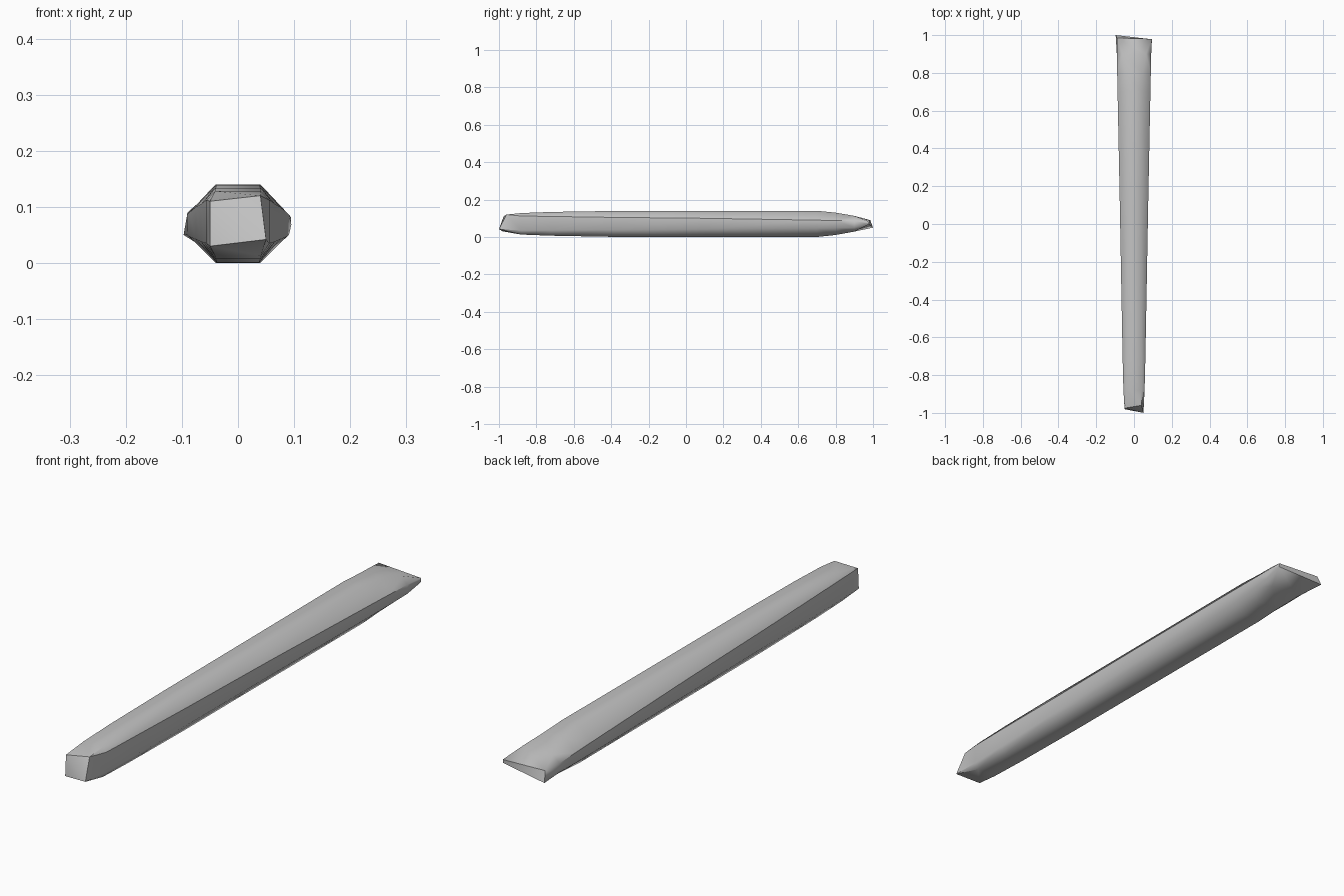
import bpy
import bmesh

cube = bpy.data.objects.get("Cube")
if cube:
    bpy.data.objects.remove(cube, do_unlink=True)

# Single stone-grey material
grey = bpy.data.materials.new("stone grey")
grey.use_nodes = True
COLOUR = (0.55, 0.55, 0.55, 1)
grey.diffuse_color = COLOUR
grey.node_tree.nodes["Principled BSDF"].inputs["Base Color"].default_value = COLOUR


def octagon(y, flat, width, bottom, low, high, top):
    """Eight-sided section, mirrored left to right."""
    half = [(flat, top), (width, high), (width, low), (flat, bottom)]
    right = [(x, y, z) for x, z in half]
    left = [(-x, y, z) for x, z in reversed(half)]
    return right + left


def four_corners(top_right, low_right, low_left, top_left):
    """Chisel end: each corner takes two points of the octagon."""
    return [p for p in (top_right, low_right, low_left, top_left) for _ in range(2)]


# Butt end, shaft and flattened wedge end
rings = [
    four_corners((0.04, -0.96, 0.12), (0.05, -1.0, 0.042),
                 (-0.05, -0.98, 0.03), (-0.05, -0.975, 0.11)),
    octagon(-0.88, 0.041, 0.056, 0.013, 0.035, 0.112, 0.128),
    octagon(-0.72, 0.04, 0.06, 0.007, 0.036, 0.11, 0.134),
    octagon(-0.4, 0.038, 0.066, 0.001, 0.038, 0.105, 0.139),
    octagon(0.1, 0.038, 0.075, 0, 0.042, 0.1, 0.14),
    octagon(0.7, 0.04, 0.087, 0, 0.047, 0.09, 0.14),
    octagon(0.8, 0.046, 0.089, 0.011, 0.048, 0.088, 0.13),
    octagon(0.9, 0.064, 0.091, 0.029, 0.051, 0.086, 0.113),
    four_corners((0.094, 0.98, 0.082), (0.095, 0.978, 0.068),
                 (-0.097, 1.0, 0.05), (-0.09, 0.985, 0.09)),
]

bm = bmesh.new()
loops = [[bm.verts.new(p) for p in ring] for ring in rings]
for a, b in zip(loops, loops[1:]):
    for i in range(8):
        j = (i + 1) % 8
        bm.faces.new((a[i], a[j], b[j], b[i]))
bm.faces.new(loops[0])
bm.faces.new(loops[-1])

# Keep the side ridges crisp and the other long edges soft
for a, b in zip(loops[1:-1], loops[2:-1]):
    for i in (1, 6):
        bm.edges.get((a[i], b[i])).smooth = False
bmesh.ops.remove_doubles(bm, verts=bm.verts, dist=0.0005)
bmesh.ops.recalc_face_normals(bm, faces=bm.faces)
for face in bm.faces:
    face.smooth = True

# Crisp rims and facets at both ends
for edge in bm.edges:
    ys = [v.co.y for v in edge.verts]
    if min(ys) > 0.95 or max(ys) < -0.95:
        edge.smooth = False
    elif min(ys) < -0.95 and edge.calc_face_angle(0) > 0.3:
        edge.smooth = False
bmesh.ops.triangulate(bm, faces=[f for f in bm.faces if len(f.verts) > 3])

mesh = bpy.data.meshes.new("chisel_bar")
bm.to_mesh(mesh)
bm.free()
mesh.materials.append(grey)
bar = bpy.data.objects.new("chisel_bar", mesh)
bpy.context.collection.objects.link(bar)
